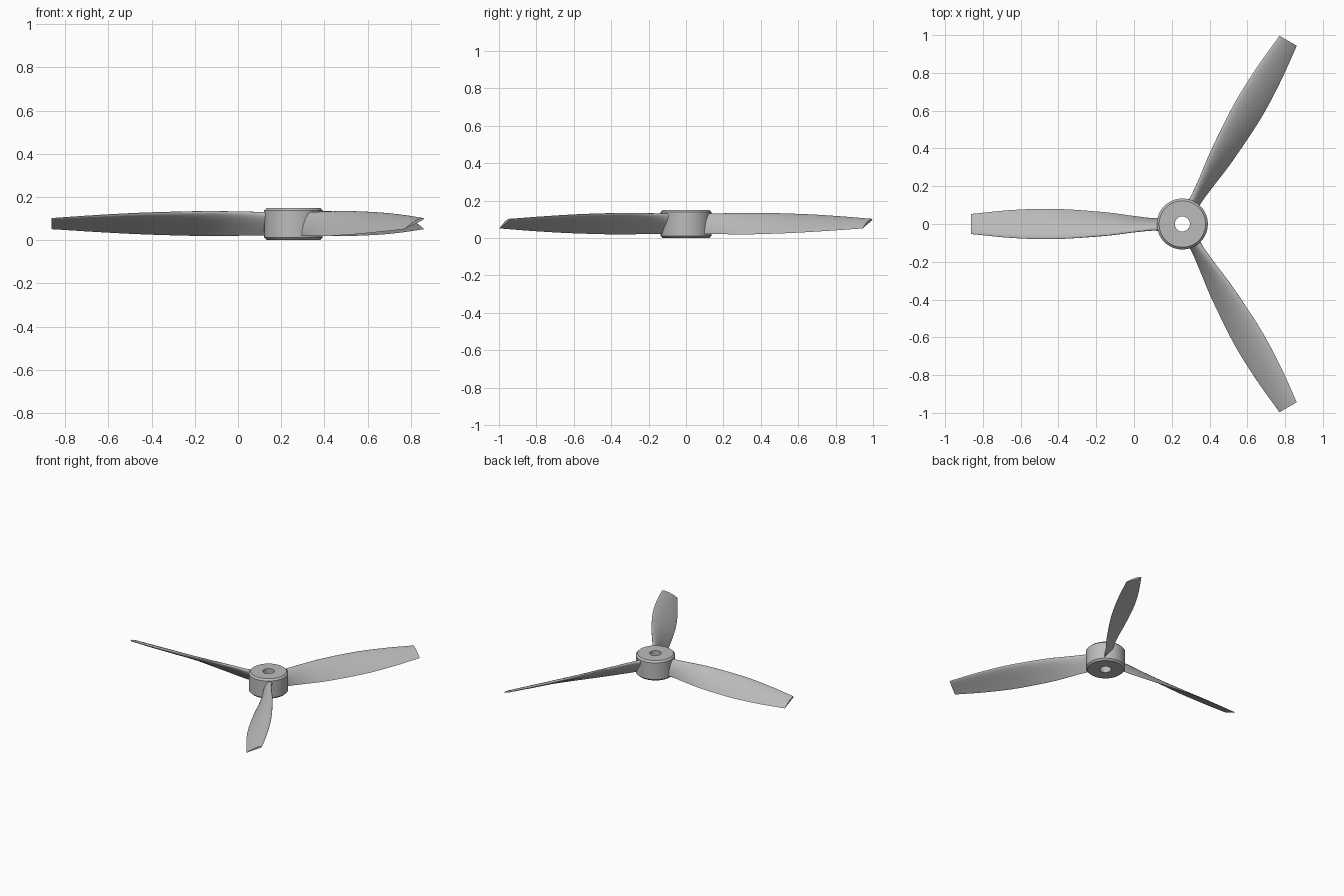
import bpy, bmesh, math
from mathutils import Vector

cube = bpy.data.objects.get("Cube")
if cube:
    bpy.data.objects.remove(cube, do_unlink=True)

HUB = Vector((0.256, 0, 0))
MID_Z = 0.076

gray = bpy.data.materials.new("light gray")
gray.use_nodes = True
COLOR = (0.5, 0.5, 0.5, 1)
gray.diffuse_color = COLOR
gray.node_tree.nodes["Principled BSDF"].inputs["Base Color"].default_value = COLOR


def add_object(name, bm, angle=0.0, sharp=30):
    bmesh.ops.recalc_face_normals(bm, faces=bm.faces)
    mesh = bpy.data.meshes.new(name)
    bm.to_mesh(mesh)
    bm.free()
    mesh.materials.append(gray)
    obj = bpy.data.objects.new(name, mesh)
    bpy.context.collection.objects.link(obj)
    obj.location = HUB
    obj.rotation_euler.z = angle
    bpy.ops.object.select_all(action='DESELECT')
    obj.select_set(True)
    bpy.context.view_layer.objects.active = obj
    bpy.ops.object.shade_smooth_by_angle(angle=math.radians(sharp))
    return obj


def skin(bm, rings, close=False):
    """Join successive rings of vertices with quads."""
    pairs = list(zip(rings, rings[1:]))
    if close:
        pairs.append((rings[-1], rings[0]))
    n = len(rings[0])
    for a, b in pairs:
        for i in range(n):
            j = (i + 1) % n
            bm.faces.new((a[i], a[j], b[j], b[i]))


# Hub: a chamfered ring turned around the shaft hole
def build_hub():
    outer, bore, top, ch = 0.135, 0.04, 0.15, 0.012
    profile = [(bore, 0), (outer - ch, 0), (outer, ch),
               (outer, top - ch), (outer - ch, top), (bore, top)]
    bm = bmesh.new()
    sides = 64
    rings = []
    for r, z in profile:
        rings.append([bm.verts.new((r * math.cos(math.tau * k / sides),
                                    r * math.sin(math.tau * k / sides), z))
                      for k in range(sides)])
    skin(bm, rings, close=True)
    add_object("hub", bm)


# Blade stations: radius, half width, half height, thickness ratio
STATIONS = [Vector(s) for s in (
    (0.10, 0.036, 0.056, 0.42),
    (0.15, 0.030, 0.054, 0.28),
    (0.27, 0.044, 0.056, 0.20),
    (0.42, 0.063, 0.057, 0.16),
    (0.68, 0.080, 0.050, 0.13),
    (0.90, 0.074, 0.039, 0.12),
    (1.12, 0.053, 0.025, 0.11))]


def smooth_stations(points, steps=8):
    """Catmull-Rom curve through the stations."""
    pts = [2 * points[0] - points[1]] + points + [2 * points[-1] - points[-2]]
    out = []
    for a, b, c, d in zip(pts, pts[1:], pts[2:], pts[3:]):
        for k in range(steps):
            t = k / steps
            out.append(0.5 * (2 * b + (c - a) * t
                              + (2 * a - 5 * b + 4 * c - d) * t ** 2
                              + (3 * b - a - 3 * c + d) * t ** 3))
    return out + [points[-1]]


def airfoil(ratio, n=16):
    """Closed section from trailing edge over the top and back below."""
    section = []
    for k in range(2 * n):
        a = math.pi * k / n
        x = 0.5 + 0.5 * math.cos(a)
        half = 5 * ratio * (0.2969 * math.sqrt(x) - 0.126 * x - 0.3516 * x ** 2
                            + 0.2843 * x ** 3 - 0.1036 * x ** 4)
        half += 0.02 * ratio * x
        camber = 0.12 * x * (1 - x)
        section.append((0.5 - x, camber + (half if k <= n else -half)))
    return section


def build_blade(name, angle):
    bm = bmesh.new()
    rings = []
    for r, width, height, ratio in smooth_stations(STATIONS):
        chord = 2 * math.hypot(width, height)
        pitch = math.atan2(height, width)
        c, s = math.cos(pitch), math.sin(pitch)
        rings.append([bm.verts.new((r, chord * (u * c - v * s),
                                    MID_Z + chord * (u * s + v * c)))
                      for u, v in airfoil(ratio)])
    skin(bm, rings)
    bm.faces.new(rings[0])
    bm.faces.new(rings[-1])
    add_object(name, bm, angle, 50)


build_hub()
for name, degrees in (("back_blade", 60), ("side_blade", 180), ("front_blade", 300)):
    build_blade(name, math.radians(degrees))
